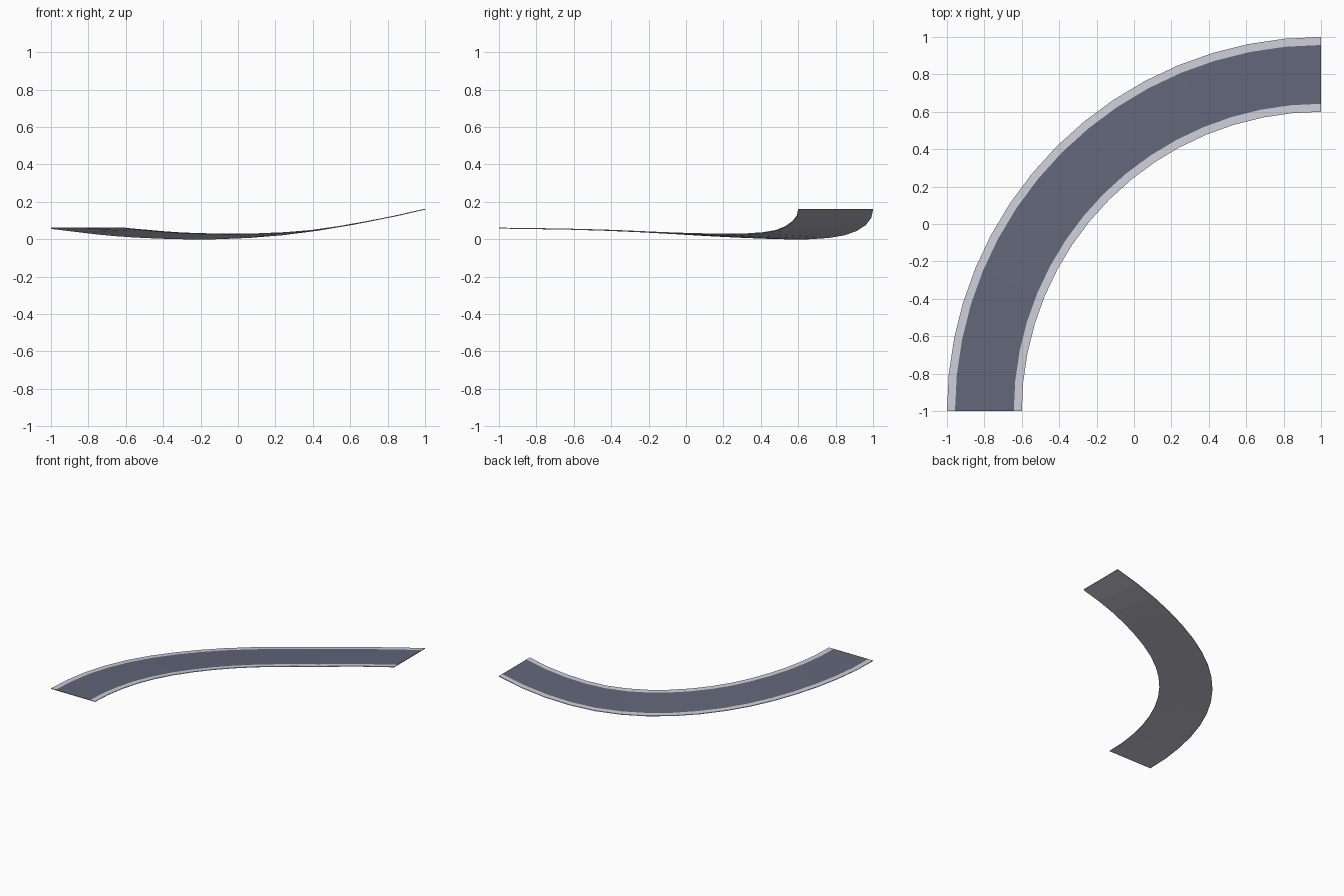
import bpy, math

if "Cube" in bpy.data.objects:
    bpy.data.objects.remove(bpy.data.objects["Cube"])

SEG = 16
CX, CY = 1.0, -1.0            # centre of the bend
R_IN, R_OUT, KERB = 1.6, 2.0, 0.043
THICK = 0.005

# heights of the two edges every 11.25 degrees along the bend
Z_OUT = [.062, .056, .042, .022, .008, .005, .026, .081, .163]
Z_IN = [.062, .058, .050, .038, .031, .032, .049, .097, .163]


def material(name, rgb):
    m = bpy.data.materials.new(name)
    m.diffuse_color = (*rgb, 1)
    m.use_nodes = True
    m.node_tree.nodes["Principled BSDF"].inputs["Base Color"].default_value = m.diffuse_color
    return m


ASPHALT = material("asphalt", (.120, .133, .190))
CONCRETE = material("light grey concrete", (.61, .61, .70))


def sample(tab, i):
    """Smooth height at segment i (two segments per table entry)."""
    k, odd = divmod(i, 2)
    if not odd:
        return tab[k]
    a, b = tab[max(k - 1, 0)], tab[min(k + 2, len(tab) - 1)]
    return (9 * (tab[k] + tab[k + 1]) - a - b) / 16 if 0 < k < len(tab) - 2 \
        else (tab[k] + tab[k + 1]) / 2 - .003 * (k > 0)


def point(r, i, drop):
    t = math.pi / 2 * i / SEG
    f = (r - R_IN) / (R_OUT - R_IN)
    z = sample(Z_IN, i) * (1 - f) + sample(Z_OUT, i) * f
    return (CX - r * math.cos(t), CY + r * math.sin(t), z - drop)


def strip(name, r0, r1, mat):
    """Thin curved slab between two radii, concrete below and on its sides."""
    verts, faces = [], []
    for i in range(SEG + 1):
        verts += [point(r0, i, 0), point(r1, i, 0),
                  point(r1, i, THICK), point(r0, i, THICK)]
    for i in range(SEG):
        for j in range(4):
            a, b = 4 * i + j, 4 * i + (j + 1) % 4
            faces.append((a, b, b + 4, a + 4))
    n = 4 * SEG
    faces += [(3, 2, 1, 0), (n, n + 1, n + 2, n + 3)]
    me = bpy.data.meshes.new(name)
    me.from_pydata(verts, [], [f[::-1] for f in faces])
    me.materials.append(mat)
    me.materials.append(CONCRETE)
    me.update()
    for p in me.polygons:
        p.material_index = 0 if p.normal.z > .5 else 1
    bpy.context.collection.objects.link(bpy.data.objects.new(name, me))


# road surface and the two kerb stripes
strip("road_surface", R_IN + KERB, R_OUT - KERB, ASPHALT)
strip("inner_kerb", R_IN, R_IN + KERB, CONCRETE)
strip("outer_kerb", R_OUT - KERB, R_OUT, CONCRETE)
